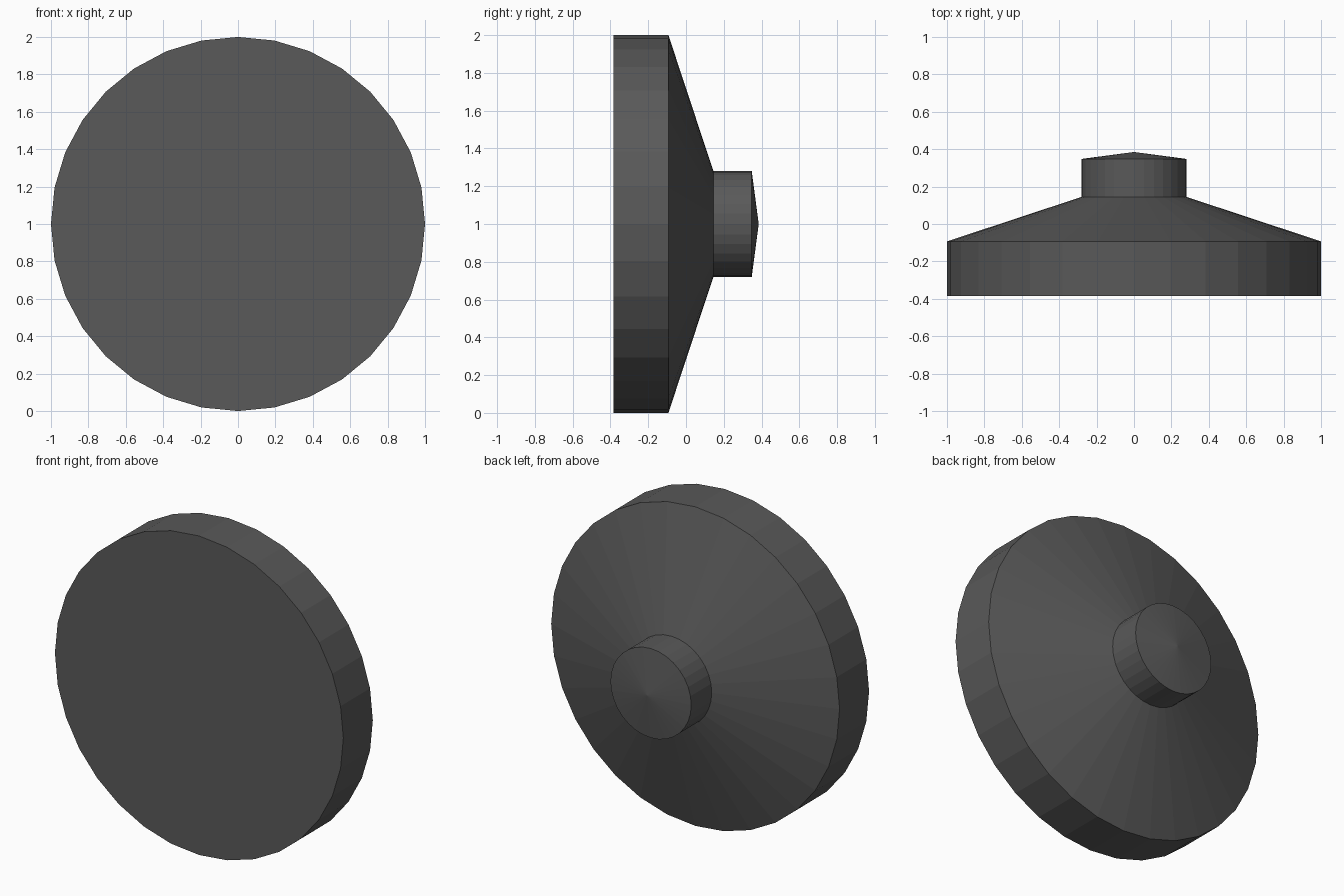
import bpy, bmesh
from math import cos, sin, tau

if "Cube" in bpy.data.objects:
    bpy.data.objects.remove(bpy.data.objects["Cube"])

SIDES = 32

mat = bpy.data.materials.new("dark_grey")
mat.diffuse_color = (0.1, 0.1, 0.1, 1)
mat.use_nodes = True
mat.node_tree.nodes["Principled BSDF"].inputs["Base Color"].default_value = mat.diffuse_color


def lathe(name, profile):
    """Flat-shaded turned part around the y axis; profile is (y, radius)."""
    bm = bmesh.new()
    rings = []
    for y, r in profile:
        n = SIDES if r > 0 else 1
        rings.append([bm.verts.new((r * sin(tau * i / SIDES), y,
                                    1 + r * cos(tau * i / SIDES))) for i in range(n)])
    for a, b in zip(rings, rings[1:]):
        for i in range(SIDES):
            j = (i + 1) % SIDES
            if len(b) == 1:
                bm.faces.new((a[i], a[j], b[0]))
            else:
                bm.faces.new((a[i], a[j], b[j], b[i]))
    return bm, rings, name


def finish(bm, name):
    mesh = bpy.data.meshes.new(name)
    bm.to_mesh(mesh)
    bm.free()
    mesh.materials.append(mat)
    obj = bpy.data.objects.new(name, mesh)
    bpy.context.collection.objects.link(obj)


# Wide disc with flat front and conical back
bm, rings, name = lathe("disc_body", [(-0.385, 1.0), (-0.093, 1.0), (0.145, 0.28)])
bm.faces.new(reversed(rings[0]))
finish(bm, name)

# Short hub with a shallow pointed cap
bm, rings, name = lathe("rear_hub", [(0.145, 0.28), (0.348, 0.28), (0.385, 0.0)])
finish(bm, name)
